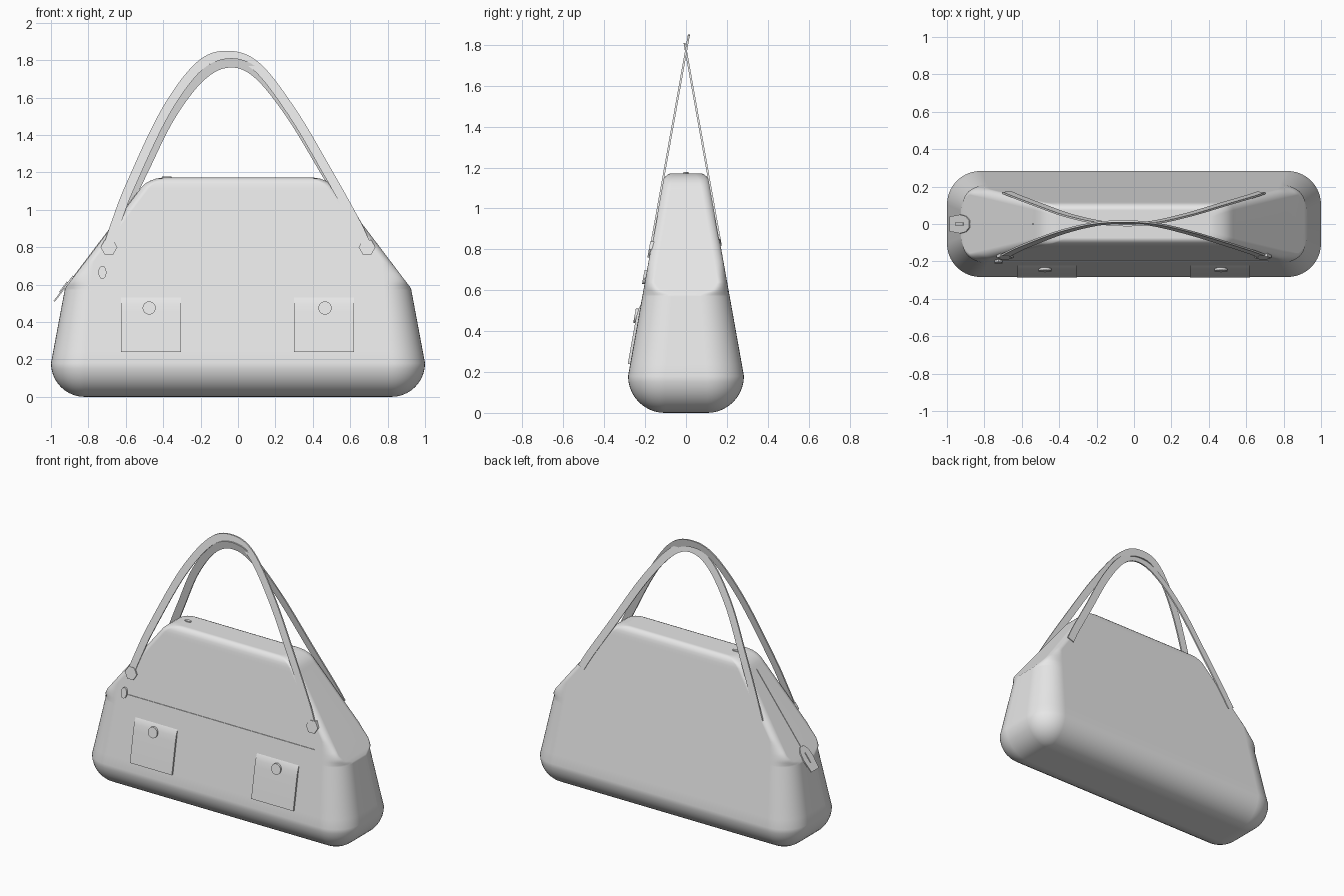
import bpy, bmesh, math
from mathutils import Vector

if "Cube" in bpy.data.objects:
    bpy.data.objects.remove(bpy.data.objects["Cube"], do_unlink=True)

grey = bpy.data.materials.new("soft_grey")
grey.use_nodes = True
grey.diffuse_color = (0.8, 0.8, 0.8, 1)
grey.node_tree.nodes["Principled BSDF"].inputs["Base Color"].default_value = (0.8, 0.8, 0.8, 1)


def finish(name, bm, angle=40):
    """Turn a bmesh into a shaded, coloured object."""
    bmesh.ops.recalc_face_normals(bm, faces=bm.faces)
    mesh = bpy.data.meshes.new(name)
    bm.to_mesh(mesh)
    bm.free()
    mesh.materials.append(grey)
    obj = bpy.data.objects.new(name, mesh)
    bpy.context.collection.objects.link(obj)
    bpy.ops.object.select_all(action="DESELECT")
    bpy.context.view_layer.objects.active = obj
    obj.select_set(True)
    bpy.ops.object.shade_smooth_by_angle(angle=math.radians(angle))
    return obj


def loft(name, rings, angle=40, closed_ends=True):
    """Bridge matching rings of points and cap both ends."""
    bm = bmesh.new()
    loops = [[bm.verts.new(p) for p in ring] for ring in rings]
    for a, b in zip(loops, loops[1:]):
        for i in range(len(a)):
            j = (i + 1) % len(a)
            bm.faces.new((a[i], a[j], b[j], b[i]))
    if closed_ends:
        bm.faces.new(loops[0])
        bm.faces.new(loops[-1])
    return finish(name, bm, angle)


# Body dimensions
ROUND = 0.18
SHOULDER = 0.58
SLOPE = 0.757


def face_y(z):
    """Half depth of the leaning front and back faces."""
    return 0.28 - 0.179 * (z - 0.2)


def section(z, hx, hy, rx, ry, steps=10):
    """Rounded rectangle at one height."""
    points = []
    for quarter in range(4):
        sx = 1 if quarter in (0, 3) else -1
        sy = 1 if quarter < 2 else -1
        for k in range(steps + 1):
            a = math.pi / 2 * (quarter + k / steps)
            points.append((sx * (hx - rx) + rx * math.cos(a),
                           sy * (hy - ry) + ry * math.sin(a), z))
    return points


rings = []
# Rounded bottom
for k in range(11):
    a = math.pi / 2 * k / 10
    inset = ROUND * (1 - math.sin(a))
    r = max(0.02, ROUND - inset)
    rings.append(section(ROUND * (1 - math.cos(a)), 1 - inset, face_y(ROUND) - inset, r, r))
# Tapered sides, with sloping ends above the shoulder
heights = [0.24, 0.35, 0.45, 0.54, 0.57] + [SHOULDER + 0.02 * k for k in range(27)]
for z in heights:
    wide = 1 - 0.1875 * (z - ROUND)
    cap = min(wide, 0.925 - SLOPE * (z - SHOULDER))
    r = ROUND - 0.1 * (z - 0.2)
    left = max(0, r - (wide - cap))
    ry = max(0.045, r - math.sqrt(r * r - left * left))
    rings.append(section(z, cap, face_y(z), max(0.045, left), ry))
# Rounded top
for z, hx, hy in [(1.12, 0.517, 0.115), (1.14, 0.496, 0.11), (1.155, 0.47, 0.102),
                  (1.166, 0.44, 0.09), (1.172, 0.405, 0.075)]:
    rings.append(section(z, hx, hy, 0.045, 0.045))
body = loft("bag_body", rings)
body.modifiers.new("even_normals", "WEIGHTED_NORMAL").keep_sharp = True


def on_front(x, z, out):
    return Vector((x, -face_y(z) - out, z))


def on_back(x, z, out):
    return Vector((x, face_y(z) + out, z))


def on_slope(u, v, out):
    """Point on the left-hand picture end slope: u across, v up the slope."""
    return Vector((-0.925 + 0.603 * v - 0.798 * out, u, SHOULDER + 0.798 * v + 0.603 * out))


def plate(name, outline, place, thick, sink=0.01):
    return loft(name, [[place(u, v, -sink) for u, v in outline],
                       [place(u, v, thick) for u, v in outline]])


def oval(cx, cz, rx, rz, sides):
    return [(cx + rx * math.cos(math.tau * k / sides), cz + rz * math.sin(math.tau * k / sides))
            for k in range(sides)]


def rect(x0, x1, z0, z1):
    return [(x0, z0), (x1, z0), (x1, z1), (x0, z1)]


# Handles
def smooth_path(points, steps=8):
    pts = [Vector(p) for p in points]
    pts = [2 * pts[0] - pts[1]] + pts + [2 * pts[-1] - pts[-2]]
    path = []
    for a, b, c, d in zip(pts, pts[1:], pts[2:], pts[3:]):
        for k in range(steps):
            t = k / steps
            path.append(0.5 * (2 * b + (c - a) * t + (2 * a - 5 * b + 4 * c - d) * t ** 2
                               + (3 * b - a - 3 * c + d) * t ** 3))
    return path + [pts[-2]]


def strap(name, points, place, half=0.025):
    path = smooth_path(points)
    rings = []
    for i, p in enumerate(path):
        along = (path[min(i + 1, len(path) - 1)] - path[max(i - 1, 0)]).normalized()
        side = Vector((-along.y, along.x)) * half
        a, b = p + side, p - side
        rings.append([place(*a, -0.004), place(*a, 0.006), place(*b, 0.006), place(*b, -0.004)])
    return loft(name, rings)


strap("front_handle", [(-0.70, 0.79), (-0.645, 0.95), (-0.575, 1.13), (-0.39, 1.52),
                       (-0.21, 1.765), (-0.06, 1.825), (0.1, 1.765), (0.29, 1.52),
                       (0.48, 1.2), (0.63, 0.93), (0.69, 0.80)], on_front)
strap("back_handle", [(-0.68, 0.83), (-0.6, 1.01), (-0.5, 1.22), (-0.36, 1.5),
                      (-0.2, 1.71), (-0.05, 1.785), (0.1, 1.73), (0.28, 1.51),
                      (0.48, 1.18), (0.62, 0.95), (0.68, 0.84)], on_back)

# Pocket flaps, buttons and handle studs
for side, cx in (("right", -0.465), ("left", 0.46)):
    flap = [[on_front(cx + s * 0.16, z, d) for s, d in ((-1, -0.01), (-1, t), (1, t), (1, -0.01))]
            for z, t in ((0.24, 0.012), (0.45, 0.012), (0.49, 0.01), (0.515, 0.006), (0.53, 0))]
    loft(side + "_pocket_flap", flap)
    plate(side + "_pocket_button", oval(cx + 0.005 * (1 if cx > 0 else -2), 0.475, 0.035, 0.035, 24),
          on_front, 0.021)
    plate(side + "_handle_stud", oval(math.copysign(0.69, cx), 0.8, 0.045, 0.045, 6),
          on_front, 0.009, 0.02)

# Front zip
plate("front_zip", rect(-0.70, 0.72, 0.651, 0.659), on_front, 0.004)
plate("front_zip_pull", oval(-0.725, 0.665, 0.022, 0.035, 12), on_front, 0.012)

# End zip with its pull, and the top stop
plate("end_zip", rect(-0.004, 0.004, 0.05, 0.64), on_slope, 0.003)
plate("end_zip_pull", [(-0.04, -0.09), (0.04, -0.09), (0.05, 0.0), (0.042, 0.05),
                       (0.02, 0.08), (-0.02, 0.08), (-0.042, 0.05), (-0.05, 0.0)],
      on_slope, 0.008, 0)
plate("end_zip_pull_bar", rect(-0.008, 0.008, -0.035, 0.035), on_slope, 0.014, 0)
plate("top_zip_stop", oval(-0.38, 0, 0.025, 0.012, 12),
      lambda x, y, out: Vector((x, y, 1.172 + out)), 0.006)
